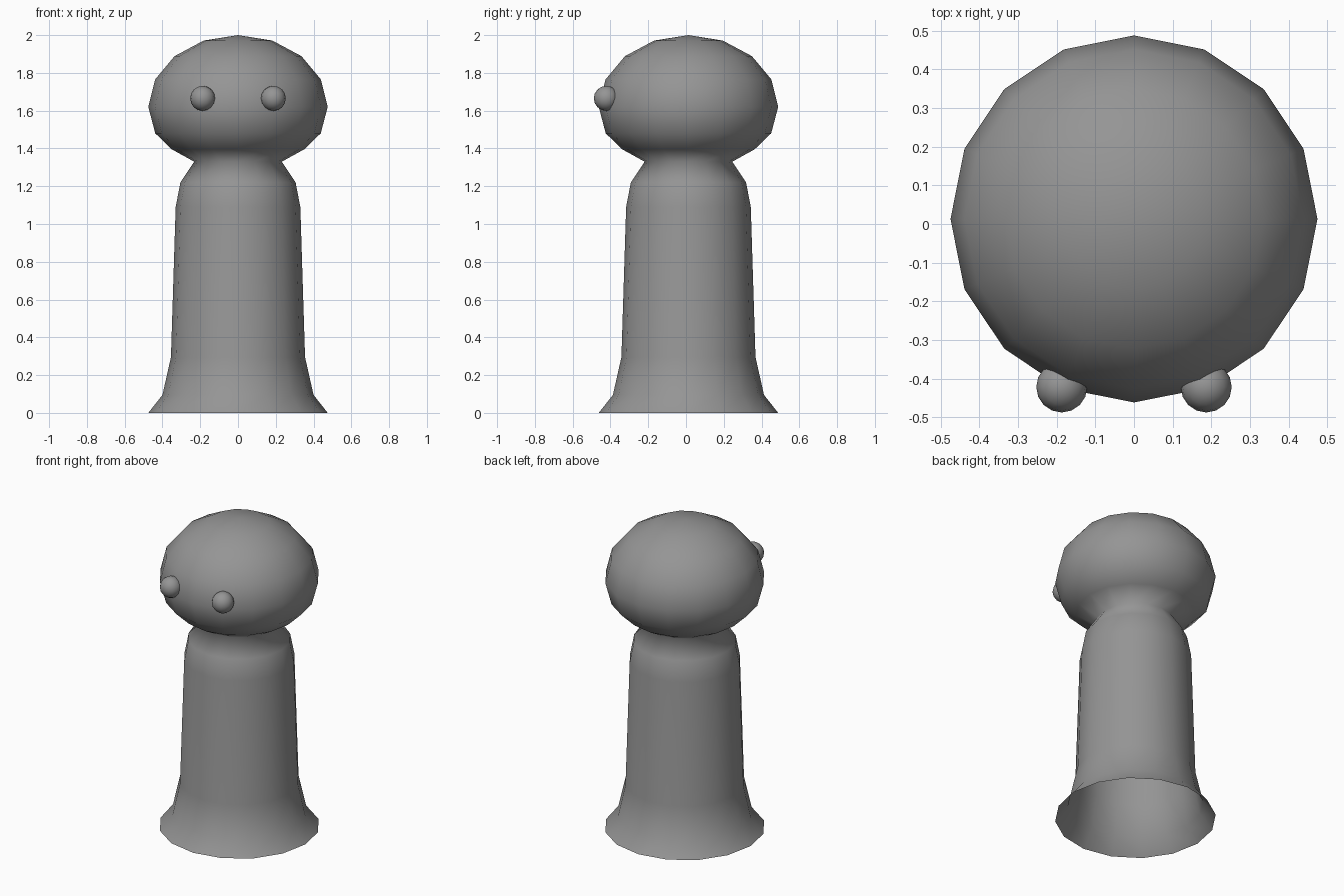
import bpy, bmesh, math
from mathutils import Matrix

SIDES = 16
CENTRE_Y = 0.013

default = bpy.data.objects.get("Cube")
if default:
    bpy.data.objects.remove(default, do_unlink=True)

grey = bpy.data.materials.new("plain grey")
grey.use_nodes = True
colour = (0.3, 0.3, 0.3, 1)
grey.diffuse_color = colour
grey.node_tree.nodes["Principled BSDF"].inputs["Base Color"].default_value = colour


def add_object(name, bm):
    for face in bm.faces:
        face.smooth = True
    mesh = bpy.data.meshes.new(name)
    bm.to_mesh(mesh)
    bm.free()
    mesh.materials.append(grey)
    obj = bpy.data.objects.new(name, mesh)
    bpy.context.collection.objects.link(obj)
    return obj


# Body and head: one turned skin, open at the base
profile = [(0.475, 0), (0.40, 0.095), (0.355, 0.295), (0.33, 1.09),
           (0.305, 1.22), (0.232, 1.33), (0.35, 1.395), (0.438, 1.48)]
# Upper head is a flattened dome
for i in range(4):
    a = math.radians(22.5 * i)
    profile.append((0.475 * math.cos(a), 1.62 + 0.38 * math.sin(a)))

bm = bmesh.new()
rings = []
for r, z in profile:
    rings.append([bm.verts.new((r * math.cos(2 * math.pi * k / SIDES),
                                CENTRE_Y + r * math.sin(2 * math.pi * k / SIDES), z))
                  for k in range(SIDES)])
crown = bm.verts.new((0, CENTRE_Y, 2))
for k in range(SIDES):
    n = (k + 1) % SIDES
    for low, high in zip(rings, rings[1:]):
        bm.faces.new((low[k], low[n], high[n], high[k]))
    bm.faces.new((rings[-1][k], rings[-1][n], crown))
add_object("body_and_head", bm)

# Eyes: small balls set into the face
for side, name in ((1, "left_eye"), (-1, "right_eye")):
    bm = bmesh.new()
    bmesh.ops.create_uvsphere(bm, u_segments=16, v_segments=8, radius=0.066,
                              matrix=Matrix.Translation((side * 0.187, -0.422, 1.665)))
    add_object(name, bm)
